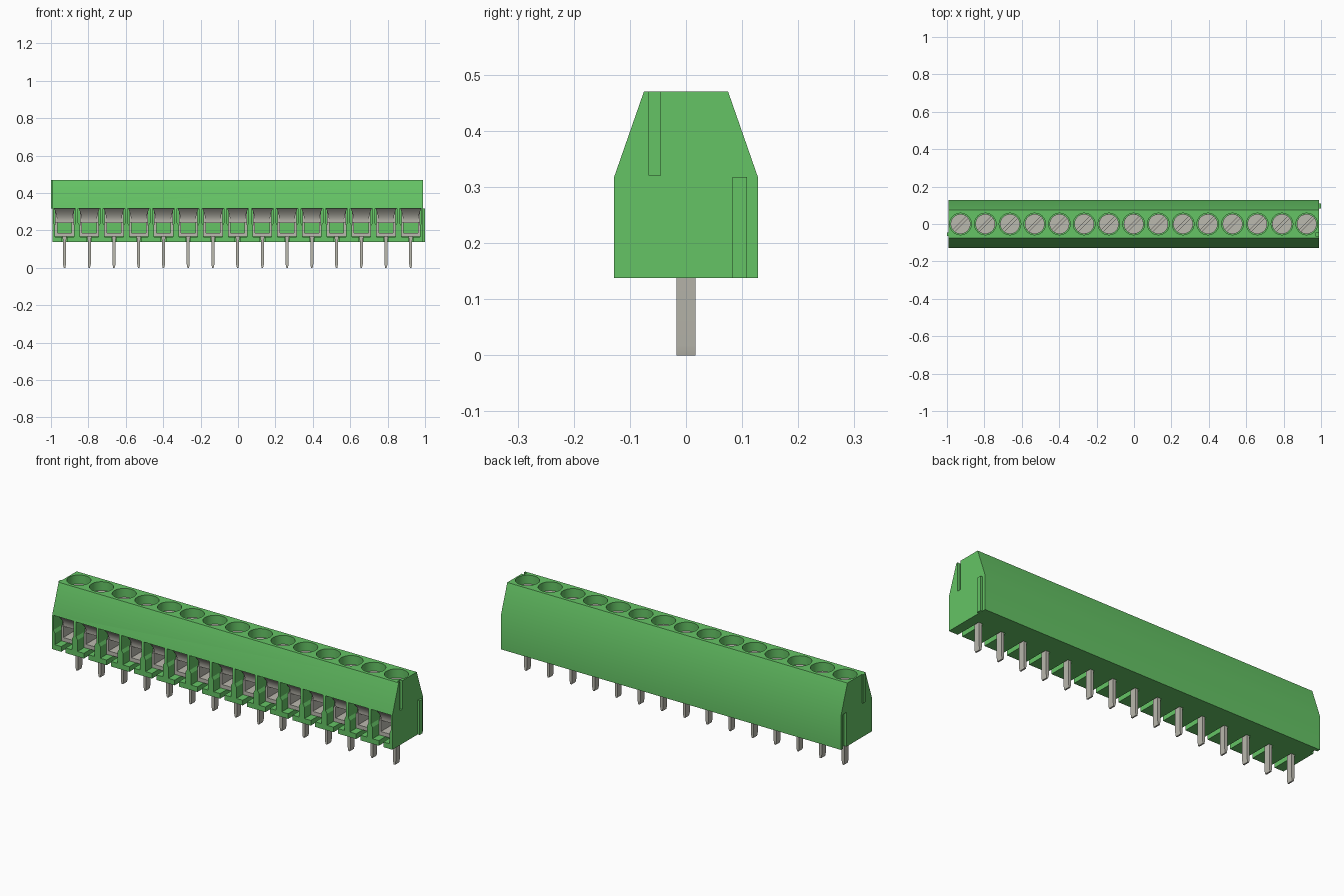
import bpy, bmesh, math

cube = bpy.data.objects.get("Cube")
if cube:
    bpy.data.objects.remove(cube, do_unlink=True)

POLES, PITCH, MID = 15, 0.1322, -0.002
X0, X1 = -0.993, 0.989
CENTRES = [MID + (i - (POLES - 1) / 2) * PITCH for i in range(POLES)]


def material(name, rgb):
    m = bpy.data.materials.new(name)
    m.use_nodes = True
    m.diffuse_color = (*rgb, 1)
    m.node_tree.nodes["Principled BSDF"].inputs["Base Color"].default_value = (*rgb, 1)
    return m


green = material("housing green", (0.13, 0.55, 0.13))
metal = material("plated metal", (0.50, 0.49, 0.43))


def loft(bm, rings):
    """Closed solid through matching rings of points."""
    rows = [[bm.verts.new(p) for p in ring] for ring in rings]
    n = len(rows[0])
    for a, b in zip(rows, rows[1:]):
        for i in range(n):
            j = (i + 1) % n
            bm.faces.new((a[i], a[j], b[j], b[i]))
    bm.faces.new(rows[0][::-1])
    bm.faces.new(rows[-1])


def prism(bm, pts, axis, lo, hi):
    """Extrude a flat outline along an axis."""
    def place(p, d):
        return {"x": (d, *p), "y": (p[0], d, p[1]), "z": (*p, d)}[axis]
    loft(bm, [[place(p, d) for p in pts] for d in (lo, hi)])


def box(bm, x, y, z):
    prism(bm, [(x[0], y[0]), (x[1], y[0]), (x[1], y[1]), (x[0], y[1])], "z", *z)


def disc(x, r, n=32):
    return [(x + r * math.cos(math.tau * i / n), r * math.sin(math.tau * i / n))
            for i in range(n)]


def finish(bm, name, mat):
    bmesh.ops.recalc_face_normals(bm, faces=bm.faces)
    mesh = bpy.data.meshes.new(name)
    bm.to_mesh(mesh)
    bm.free()
    mesh.materials.append(mat)
    ob = bpy.data.objects.new(name, mesh)
    bpy.context.collection.objects.link(ob)
    return ob


def smooth(ob):
    bpy.ops.object.select_all(action="DESELECT")
    ob.select_set(True)
    bpy.context.view_layer.objects.active = ob
    bpy.ops.object.shade_smooth_by_angle(angle=math.radians(30))


def cut(target, cutter):
    cutter.hide_render = True
    mod = target.modifiers.new("cut", "BOOLEAN")
    mod.operation, mod.solver, mod.object = "DIFFERENCE", "EXACT", cutter
    bpy.context.view_layer.objects.active = target
    bpy.ops.object.modifier_apply(modifier=mod.name)
    bpy.data.objects.remove(cutter, do_unlink=True)


# Housing with sloped shoulders
half = [(0.128, 0.138), (0.128, 0.318), (0.075, 0.47)]
bm = bmesh.new()
prism(bm, half + [(-y, z) for y, z in reversed(half)], "x", X0, X1)
housing = finish(bm, "housing", green)

# Wire openings, screw wells and end grooves
bm = bmesh.new()
opening = [(0.05, 0.165), (0.05, 0.225), (0.059, 0.24), (0.059, 0.318)]
opening += [(-x, z) for x, z in reversed(opening)]
for c in CENTRES:
    prism(bm, [(c + x, z) for x, z in opening], "y", -0.2, 0.05)
    prism(bm, disc(c, 0.058), "z", 0.405, 0.6)
box(bm, (X1 - 0.015, X1 + 0.1), (-0.066, -0.045), (0.32, 0.6))
box(bm, (X0 - 0.1, X0 + 0.015), (0.082, 0.11), (0.05, 0.318))
cut(housing, finish(bm, "opening_cutter", green))

# Slots in the floor where the pins drop through
bm = bmesh.new()
for c in CENTRES:
    box(bm, (c - 0.013, c + 0.013), (-0.2, 0.02), (0.05, 0.2))
cut(housing, finish(bm, "floor_slot_cutter", green))
smooth(housing)

# Interlocking ribs on the ends
bm = bmesh.new()
box(bm, (X1 - 0.005, 1.0), (0.083, 0.109), (0.138, 0.318))
finish(bm, "lower_end_rib", green)
bm = bmesh.new()
box(bm, (-1.0, X0 + 0.005), (-0.065, -0.046), (0.318, 0.47))
finish(bm, "upper_end_rib", green)

cages, pins, screws = bmesh.new(), bmesh.new(), bmesh.new()
for c in CENTRES:
    # Clamp cage: floor, side walls and upper block around the wire hole
    box(cages, (c - 0.05, c + 0.05), (-0.075, 0.05), (0.166, 0.186))
    for s in (-1, 1):
        box(cages, sorted((c + s * 0.038, c + s * 0.05)), (-0.075, 0.05), (0.186, 0.245))
    box(cages, (c - 0.05, c + 0.05), (-0.065, 0.05), (0.24, 0.317))
    # Curved lead-in above the wire hole
    rings = []
    for i in range(9):
        t = i / 8
        w, y, z = 0.04 + 0.016 * t * t, -0.07 - 0.042 * t * t, 0.245 + 0.072 * t
        rings.append([(c - w, y, z), (c + w, y, z), (c + w, -0.05, z), (c - w, -0.05, z)])
    loft(cages, rings)

    # Solder pin, flared at the top and tapered at the tip
    side = [(0.004, 0), (0.008, 0.018), (0.008, 0.145), (0.012, 0.168)]
    prism(pins, [(c + x, z) for x, z in side] + [(c - x, z) for x, z in reversed(side)],
          "y", -0.017, 0.017)

    # Screw head: base disc plus two raised halves leaving a diagonal slot
    r, gap = 0.053, 0.12
    prism(screws, disc(c, r), "z", 0.40, 0.415)
    for turn in (0, math.pi):
        arc = [math.pi / 4 + turn + gap + (math.pi - 2 * gap) * i / 16 for i in range(17)]
        prism(screws, [(c + r * math.cos(a), r * math.sin(a)) for a in arc],
              "z", 0.415, 0.426)

for bm, name in ((cages, "clamp_cages"), (pins, "solder_pins"), (screws, "clamp_screws")):
    smooth(finish(bm, name, metal))
